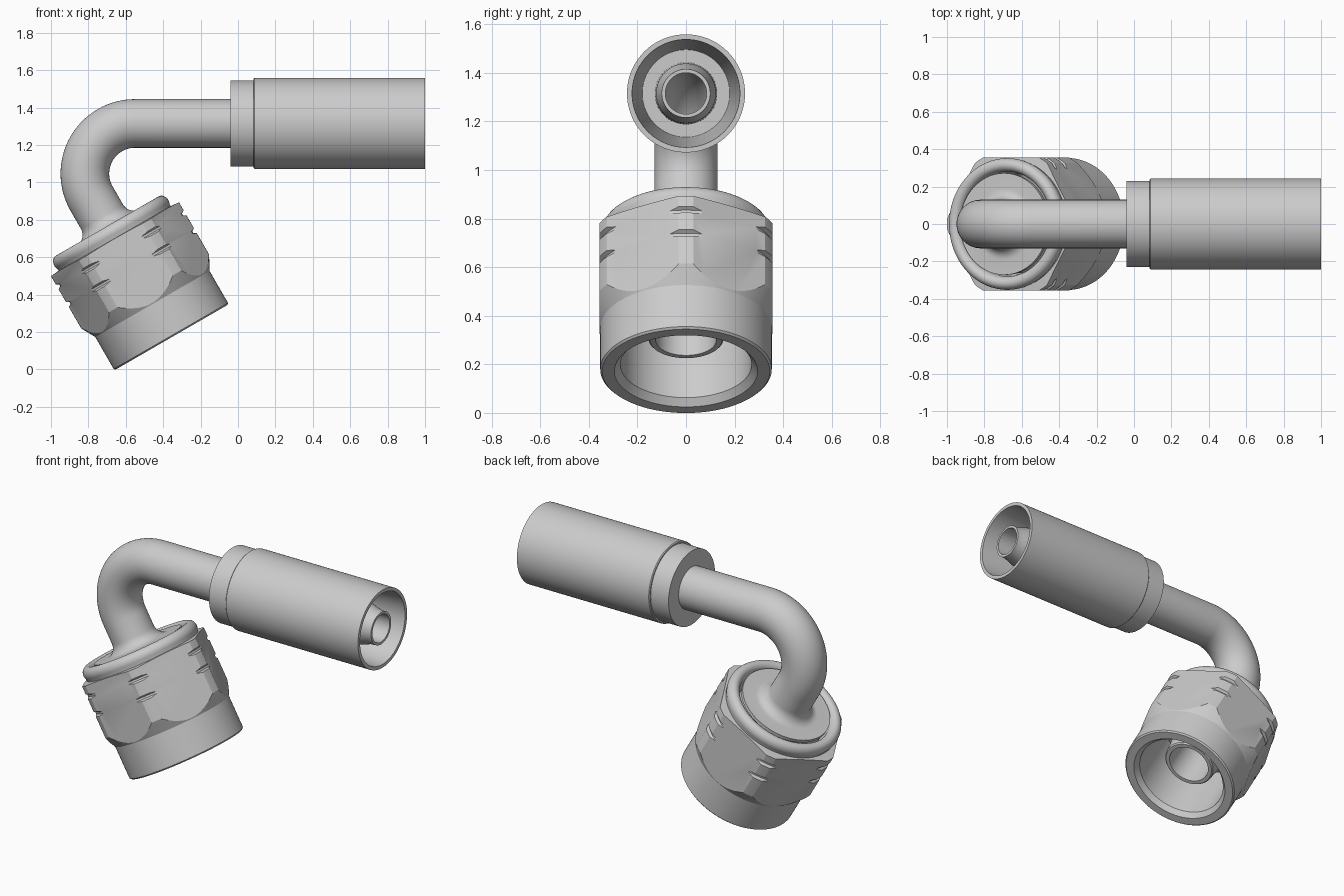
import bpy, bmesh, math
from mathutils import Vector

if "Cube" in bpy.data.objects:
    bpy.data.objects.remove(bpy.data.objects["Cube"])

Y = Vector((0, 1, 0))
S30, C30 = 0.5, math.cos(math.radians(30))
BASE = Vector((-0.355, 0, 0.172))      # centre of the nut mouth
UP = Vector((-S30, 0, C30))            # nut axis, pointing to the bend
AXIS_Z, BEND_R = 1.315, 0.268          # hose axis height, bend radius


def loft(name, stations, sides=96, closed=True, angle=20):
    """Skin rings (centre, direction, radius) lying along a path in the xz plane."""
    bm = bmesh.new()
    rings = []
    for p, d, r in stations:
        u = Y.cross(d).normalized()
        rings.append([bm.verts.new(p + r * (u * math.cos(a) + Y * math.sin(a)))
                      for a in (2 * math.pi * i / sides for i in range(sides))])
    pairs = list(zip(rings, rings[1:]))
    if closed:
        pairs.append((rings[-1], rings[0]))
    else:
        bm.faces.new(rings[0])
        bm.faces.new(rings[-1])
    for a, b in pairs:
        for i in range(sides):
            j = (i + 1) % sides
            bm.faces.new((a[i], a[j], b[j], b[i]))
    bmesh.ops.recalc_face_normals(bm, faces=bm.faces[:])
    me = bpy.data.meshes.new(name)
    bm.to_mesh(me)
    bm.free()
    ob = bpy.data.objects.new(name, me)
    bpy.context.collection.objects.link(ob)
    smooth(ob, angle)
    return ob


def smooth(ob, angle):
    bpy.ops.object.select_all(action='DESELECT')
    bpy.context.view_layer.objects.active = ob
    ob.select_set(True)
    bpy.ops.object.shade_smooth_by_angle(angle=math.radians(angle))


def on_hose(x, r):
    return (Vector((x, 0, AXIS_Z)), Vector((-1, 0, 0)), r)


def on_nut(r, t):
    return (BASE + UP * t, -UP, r)


def arc(cr, ct, rr, rt, a0, a1, n):
    """Elliptic arc of (radius, height) points."""
    out = []
    for i in range(n + 1):
        a = math.radians(a0 + (a1 - a0) * i / n)
        out.append((cr + rr * math.cos(a), ct + rt * math.sin(a)))
    return out


# Crimp sleeve with its stepped collar and tapered bore
loft("crimp_sleeve", [on_hose(x, r) for x, r in (
    (-0.04, 0.12), (-0.04, 0.23), (0.083, 0.23), (0.083, 0.238), (0.088, 0.243),
    (1.0, 0.243), (1.0, 0.222), (0.25, 0.18), (0.25, 0.115))])

# Bent tube: bend centre placed so the arc is tangent to both axes
cz = AXIS_Z - BEND_R
cx = BASE.x + (BEND_R - S30 * (cz - BASE.z)) / C30


def bend(r):
    out = []
    for i in range(33):
        a = math.radians(120 * i / 32)
        s, c = math.sin(a), math.cos(a)
        out.append((Vector((cx - BEND_R * s, 0, cz + BEND_R * c)),
                    Vector((-c, 0, -s)), r))
    return out


outer = [on_hose(x, r) for x, r in ((0.99, 0.1), (0.95, 0.102), (0.88, 0.123), (-0.02, 0.13))]
outer += bend(0.13)
outer += [on_nut(r, t) for r, t in arc(0.19, 0.745, 0.06, 0.065, 180, 270, 8)]
outer += [on_nut(r, t) for r, t in (
    (0.272, 0.68), (0.272, 0.66), (0.262, 0.65), (0.262, 0.42), (0.17, 0.30), (0.155, 0.155), (0.148, 0.147))]
inner = [on_nut(r, t) for r, t in ((0.125, 0.147), (0.12, 0.40), (0.085, 0.45))]
inner += bend(0.085)[::-1] + [on_hose(0.99, 0.085)]
loft("bent_tube", outer + inner, sides=64)


# Swivel nut: turned profile intersected with a hexagonal bar
def groove(t):
    return [(0.395, t - 0.015), (0.379, t - 0.006), (0.379, t + 0.006), (0.395, t + 0.015)]


profile = [(0.345, 0), (0.353, 0.008), (0.353, 0.205), (0.395, 0.283)]
profile += groove(0.43) + groove(0.54)
profile += [(0.395, 0.605), (0.345, 0.61)]
profile += arc(0.316, 0.645, 0.036, 0.042, -30, 180, 14)
profile += [(0.28, 0.50), (0.27, 0.48), (0.27, 0.03), (0.295, 0)]
nut = loft("swivel_nut", [on_nut(r, t) for r, t in profile], sides=120)
hexbar = loft("hex_cutter", [on_nut(0.356 / C30, t) for t in (-0.2, 1.0)], sides=6, closed=False)
hexbar.hide_render = True

bpy.context.view_layer.objects.active = nut
mod = nut.modifiers.new("hex", 'BOOLEAN')
mod.operation = 'INTERSECT'
mod.solver = 'EXACT'
mod.object = hexbar
while nut.modifiers[0] != mod:
    bpy.ops.object.modifier_move_up(modifier=mod.name)
bpy.ops.object.modifier_apply(modifier=mod.name)
bpy.data.objects.remove(hexbar)
smooth(nut, 20)
